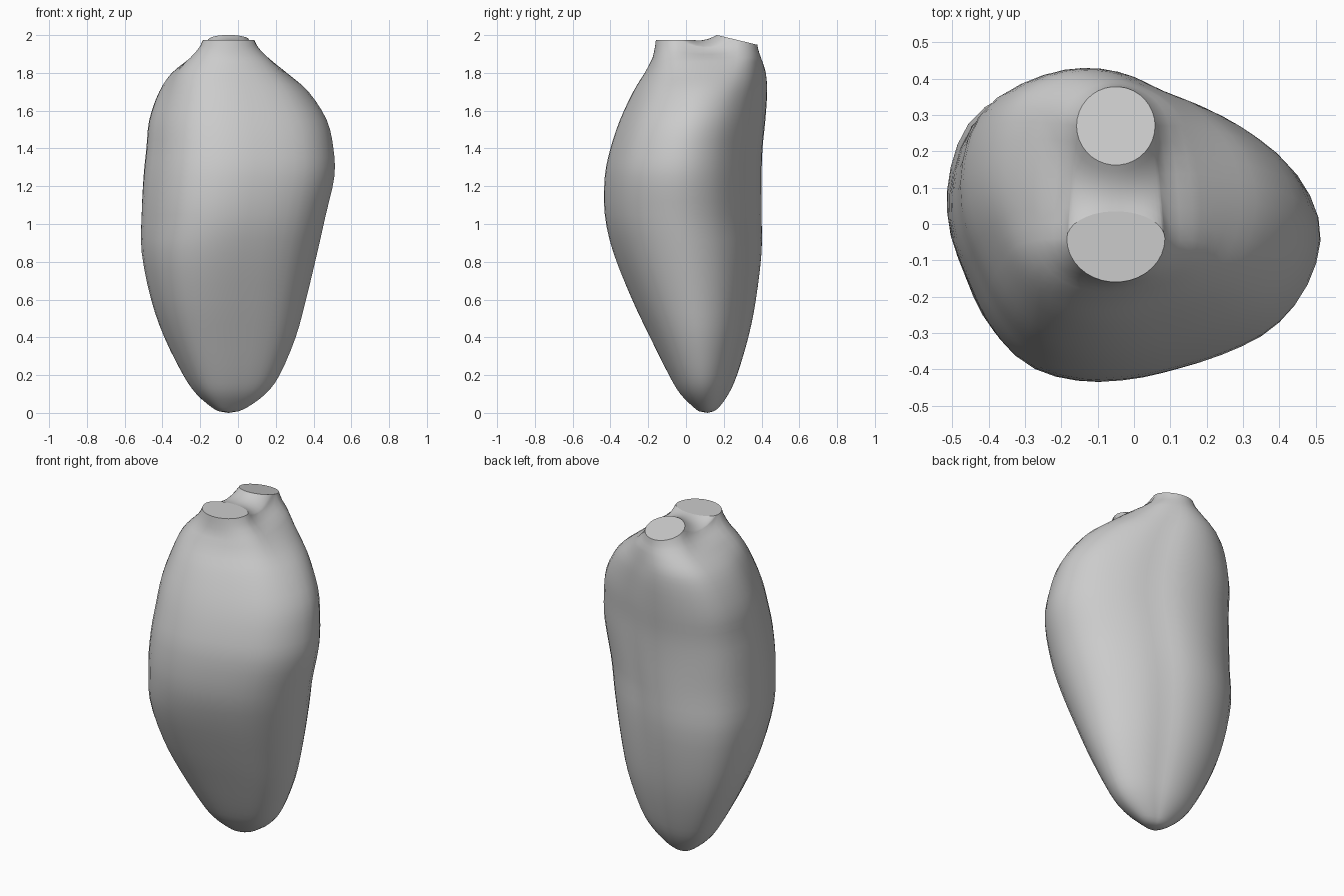
import bpy, bmesh
from math import sin, cos, radians, pi

cube = bpy.data.objects.get("Cube")
if cube:
    bpy.data.objects.remove(cube)

ARC = 18                        # points on each half neck rim
SIDE = 6                        # points on each edge of the saddle
SIDES = 2 * (ARC + SIDE)

# widest cross-section as radii at even angles
RADII = [.515, .48, .43, .397, .385, .42, .46, .5, .537, .527,
         .505, .478, .48, .483, .457, .43, .42, .44, .48, .507]

# height, x min, x max, y min, y max, blend towards the twin-neck outline
PROFILE = [
    (.008, -.1, 0, .07, .145, 0),
    (.03, -.14, .05, .04, .175, 0),
    (.1, -.22, .145, -.03, .225, 0),
    (.2, -.29, .22, -.09, .27, 0),
    (.4, -.39, .305, -.19, .33, 0),
    (.6, -.46, .36, -.285, .37, 0),
    (.85, -.51, .42, -.385, .4, 0),
    (1.05, -.51, .465, -.43, .4, 0),
    (1.25, -.5, .51, -.43, .4, 0),
    (1.4, -.485, .505, -.4, .405, 0),
    (1.55, -.47, .47, -.35, .42, 0),
    (1.7, -.42, .375, -.28, .43, .05),
    (1.8, -.36, .265, -.22, .425, .25),
    (1.88, -.265, .17, -.178, .4, .65),
]

# fuller corners: direction, height, reach up and down, amount
SWELLS = [(225, .45, .55, .07), (45, .5, .5, .04), (135, 1.5, .4, .04)]


def spline(a, b, c, d, t):
    return b + .5 * t * (c - a + t * (2 * a - 5 * b + 4 * c - d + t * (3 * (b - c) + d - a)))


def body_point(j, z):
    """Point j of the cross-section, rounded between the radii."""
    n = len(RADII)
    k, t = divmod((j + .5) * n / SIDES, 1)
    r = spline(*[RADII[(int(k) + o) % n] for o in (-1, 0, 1, 2)], t)
    a = 2 * pi * (j + .5) / SIDES
    for way, height, reach, amount in SWELLS:
        near = max(0, 1 - ((z - height) / reach) ** 2)
        r *= 1 + amount * near * max(0, cos(a - radians(way))) ** 6
    return r * cos(a), r * sin(a)


def back_rim(a):
    y = .27 + .108 * sin(a)
    return -.05 + .108 * cos(a), y, 2 - .24 * (y - .165)


def front_rim(a):
    depth = .075 if sin(a) > 0 else .12
    return -.05 + .135 * cos(a), -.04 + depth * sin(a), 1.975


def saddle_point(a, s):
    """Point between the facing rims, sinking towards the two sides."""
    p, q = front_rim(a), back_rim(-a)
    x, y, z = (u + (v - u) * s for u, v in zip(p, q))
    z = p[2] + (q[2] - p[2]) * s * s
    return x, y, z - (.006 + .034 * cos(a) ** 2) * 4 * s * (1 - s)


def fit(points, x0, x1, y0, y1):
    """Stretch an outline to the given bounds."""
    xs, ys = [p[0] for p in points], [p[1] for p in points]
    sx = (x1 - x0) / (max(xs) - min(xs))
    sy = (y1 - y0) / (max(ys) - min(ys))
    return [(x0 + (p[0] - min(xs)) * sx, y0 + (p[1] - min(ys)) * sy) for p in points]


bm = bmesh.new()

# saddle grid: its first and last rows are the facing halves of the two rims
steps = SIDE + 1
grid = [[bm.verts.new(saddle_point(pi * i / (ARC - 1), s / steps)) for i in range(ARC)]
        for s in range(steps + 1)]
for near, far in zip(grid, grid[1:]):
    for i in range(ARC - 1):
        bm.faces.new((near[i], near[i + 1], far[i + 1], far[i]))

# outer halves of the rims, and the flat neck ends
angles = [pi * i / (ARC - 1) for i in range(1, ARC - 1)]
back = [grid[-1][0]] + [bm.verts.new(back_rim(a)) for a in angles] + [grid[-1][-1]]
front = [grid[0][-1]] + [bm.verts.new(front_rim(a + pi)) for a in angles] + [grid[0][0]]
caps = [bm.faces.new(back + grid[-1][-2:0:-1]),
        bm.faces.new(front + grid[0][1:-1])]

# loop round both necks, starting halfway along the right-hand saddle edge
right = [row[0] for row in grid[1:-1]]
left = [row[-1] for row in grid[-2:0:-1]]
rim = right[SIDE // 2:] + back + left + front + right[:SIDE // 2]
necks = [tuple(v.co) for v in rim]

# refine the profile between its key heights
rows = []
last = len(PROFILE) - 1
for i in range(last):
    keys = [PROFILE[min(max(i + o, 0), last)] for o in (-1, 0, 1, 2)]
    for s in range(3):
        rows.append([spline(*v, s / 3) for v in zip(*keys)])
rows.append(PROFILE[-1])

# body rings
outlines = []
for z, x0, x1, y0, y1, w in rows:
    w = min(max(w, 0), 1)
    body = [body_point(j, z) for j in range(SIDES)]
    pairs = zip(fit(body, x0, x1, y0, y1), fit(necks, x0, x1, y0, y1))
    outlines.append([(p[0] + (q[0] - p[0]) * w, p[1] + (q[1] - p[1]) * w, z)
                     for p, q in pairs])

# flared rings that lead up into the rims
shoulder = outlines[-1]
for rise, pull in ((.33, .44), (.66, .78)):
    outlines.append([(p[0] + (q[0] - p[0]) * pull, p[1] + (q[1] - p[1]) * pull,
                      p[2] + (q[2] - p[2]) * rise) for p, q in zip(shoulder, necks)])

# walls and bottom tip
rings = [[bm.verts.new(co) for co in outline] for outline in outlines] + [rim]
for low, high in zip(rings, rings[1:]):
    for j in range(SIDES):
        k = (j + 1) % SIDES
        bm.faces.new((low[j], low[k], high[k], high[j]))
tip = bm.verts.new((-.05, .115, 0))
for j in range(SIDES):
    bm.faces.new((tip, rings[0][(j + 1) % SIDES], rings[0][j]))
bmesh.ops.recalc_face_normals(bm, faces=bm.faces)
cap_indices = [list(bm.faces).index(f) for f in caps]

mesh = bpy.data.meshes.new("twin_necked_body")
bm.to_mesh(mesh)
bm.free()
obj = bpy.data.objects.new("twin_necked_body", mesh)
bpy.context.collection.objects.link(obj)

# plain grey
grey = bpy.data.materials.new("plain_grey")
grey.use_nodes = True
colour = (.6, .6, .6, 1)
grey.diffuse_color = colour
grey.node_tree.nodes["Principled BSDF"].inputs["Base Color"].default_value = colour
mesh.materials.append(grey)

bpy.ops.object.select_all(action="DESELECT")
obj.select_set(True)
bpy.context.view_layer.objects.active = obj
bpy.ops.object.shade_smooth_by_angle(angle=radians(40))

# flat neck ends
for i in cap_indices:
    mesh.polygons[i].use_smooth = False
